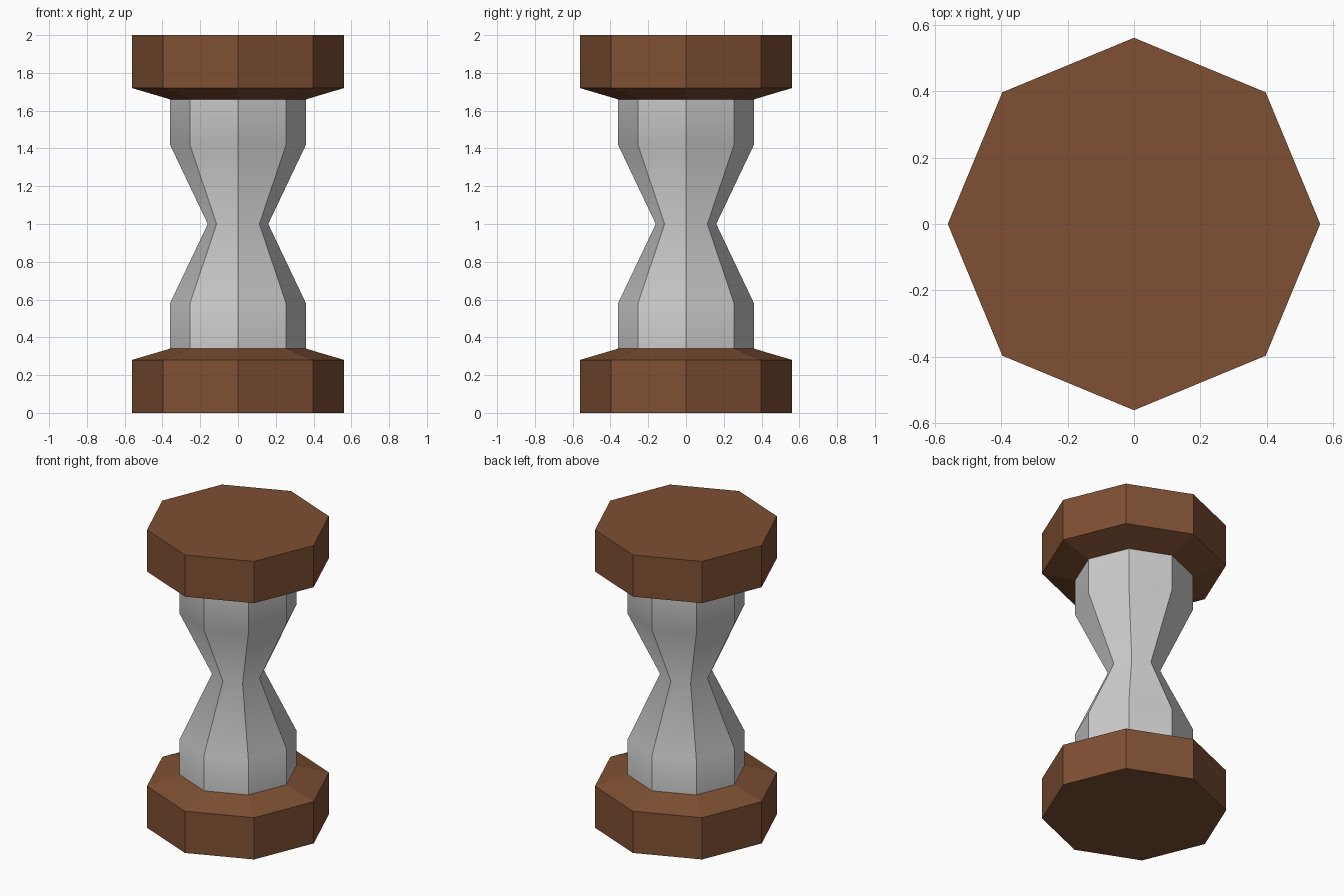
import bpy, bmesh
from math import cos, sin, pi

if "Cube" in bpy.data.objects:
    bpy.data.objects.remove(bpy.data.objects["Cube"])

SIDES = 8


def lathe(name, profile, capped):
    """Revolve (radius, z) points, listed bottom to top, into an eight-sided part."""
    bm = bmesh.new()
    rings = [[bm.verts.new((r * cos(2 * pi * i / SIDES), r * sin(2 * pi * i / SIDES), z))
              for i in range(SIDES)] for r, z in profile]
    for low, high in zip(rings, rings[1:]):
        for i in range(SIDES):
            j = (i + 1) % SIDES
            bm.faces.new((low[i], low[j], high[j], high[i]))
    if capped:
        bm.faces.new(rings[0][::-1])
        bm.faces.new(rings[-1])
    mesh = bpy.data.meshes.new(name)
    bm.to_mesh(mesh)
    bm.free()
    obj = bpy.data.objects.new(name, mesh)
    bpy.context.collection.objects.link(obj)
    return obj


wood = bpy.data.materials.new("wood")
wood.diffuse_color = (0.21, 0.08, 0.033, 1)
wood.use_nodes = True
wood.node_tree.nodes["Principled BSDF"].inputs["Base Color"].default_value = wood.diffuse_color

# Wooden end blocks, each with a shallow slope up to the glass
block = [(0.562, 0), (0.562, 0.28), (0.36, 0.34)]
for name, profile in (("bottom_block", block),
                      ("top_block", [(r, 2 - z) for r, z in reversed(block)])):
    lathe(name, profile, True).data.materials.append(wood)

# Pinched glass body: smooth along its height, sharp along the vertical edges
glass = lathe("glass_body", [(0.36, 0.34), (0.36, 0.58), (0.16, 1.0),
                             (0.36, 1.42), (0.36, 1.66)], False)
mesh = glass.data
mesh.shade_smooth()
for edge in mesh.edges:
    a, b = (mesh.vertices[v].co for v in edge.vertices)
    edge.use_edge_sharp = abs(a.z - b.z) > 0.01
